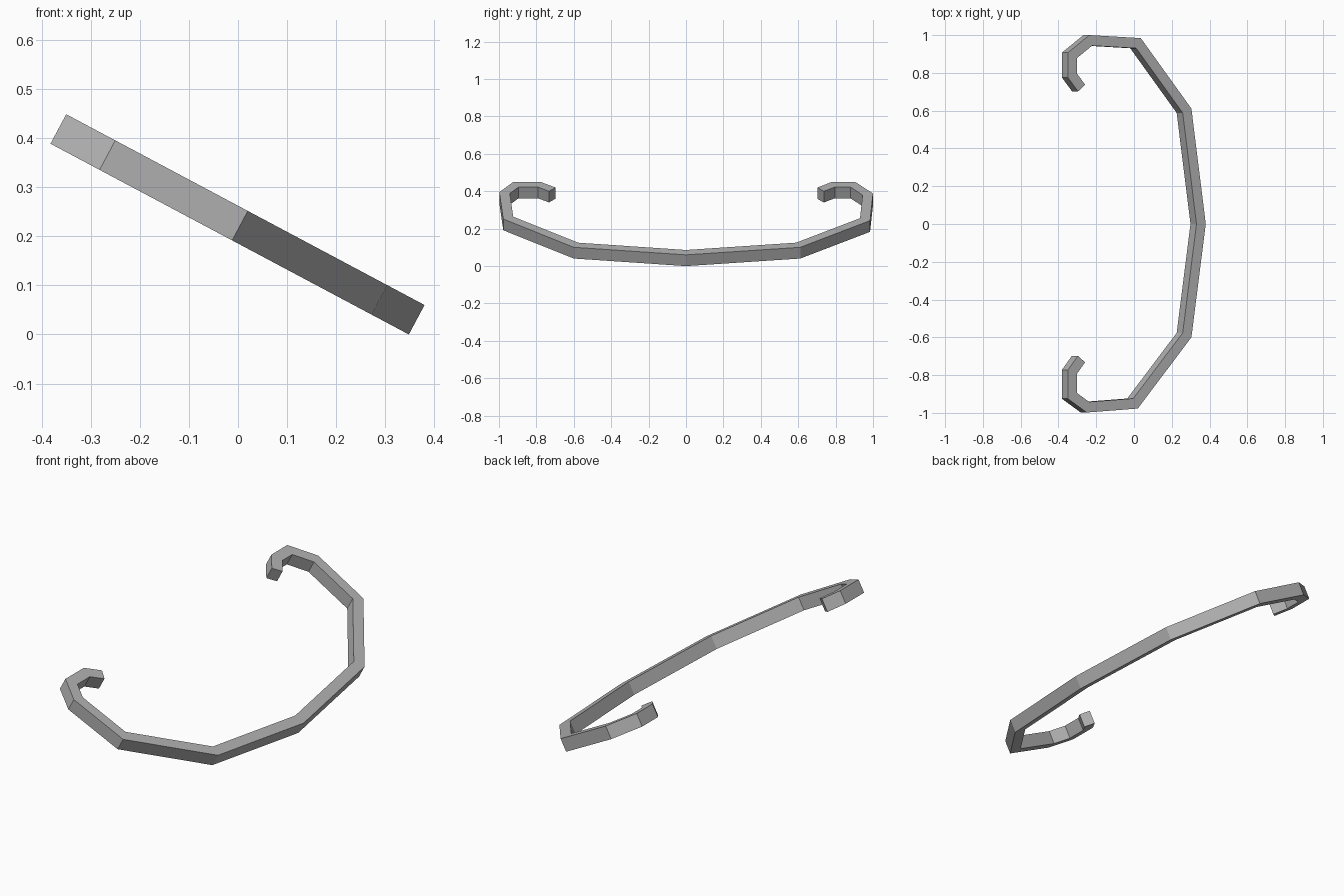
import bpy, bmesh
from mathutils import Vector

cube = bpy.data.objects.get("Cube")
if cube:
    bpy.data.objects.remove(cube)

WIDTH, DEPTH = 0.055, 0.068
ALONG = Vector((-0.883, 0, 0.47))    # rising direction of the tilted plane
SIDE = Vector((0, 1, 0))
NORMAL = Vector((0.47, 0, 0.883))
ORIGIN = Vector((0.38, 0, 0.06))     # outer top edge at the middle of the bar

# Outer edge of the top face, as (x, y), from one curled tip to the other
outer_xy = [(-0.297, -0.698), (-0.35, -0.773), (-0.35, -0.925), (-0.25, -0.998),
            (0.02, -0.977), (0.304, -0.60), (0.38, 0), (0.304, 0.611),
            (0.036, 0.984), (-0.236, 1.0), (-0.35, 0.907), (-0.35, 0.776),
            (-0.296, 0.702)]
outer = [Vector(((0.38 - x) / 0.883, y)) for x, y in outer_xy]


def inward(a, b):
    d = (b - a).normalized()
    return Vector((d.y, -d.x))


def mitred_inner(points, width):
    normals = [inward(a, b) for a, b in zip(points, points[1:])]
    before, after = normals[:1] + normals, normals + normals[-1:]
    return [p + (m + n) * (width / (1 + m.dot(n)))
            for p, m, n in zip(points, before, after)]


# Square bar following the curled path
bm = bmesh.new()
rings = []
for o, i in zip(outer, mitred_inner(outer, WIDTH)):
    top = [ORIGIN + ALONG * p.x + SIDE * p.y for p in (o, i)]
    corners = [top[0], top[1], top[1] - NORMAL * DEPTH, top[0] - NORMAL * DEPTH]
    rings.append([bm.verts.new(c) for c in corners])
for a, b in zip(rings, rings[1:]):
    for k in range(4):
        j = (k + 1) % 4
        bm.faces.new((a[k], a[j], b[j], b[k]))
bm.faces.new(rings[0])
bm.faces.new(rings[-1])
bmesh.ops.recalc_face_normals(bm, faces=bm.faces)
mesh = bpy.data.meshes.new("curled_bar")
bm.to_mesh(mesh)
bm.free()

# Plain grey metal
grey = bpy.data.materials.new("grey")
grey.use_nodes = True
colour = (0.45, 0.45, 0.45, 1)
grey.diffuse_color = colour
grey.node_tree.nodes["Principled BSDF"].inputs["Base Color"].default_value = colour
mesh.materials.append(grey)

bar = bpy.data.objects.new("curled_bar", mesh)
bpy.context.collection.objects.link(bar)
